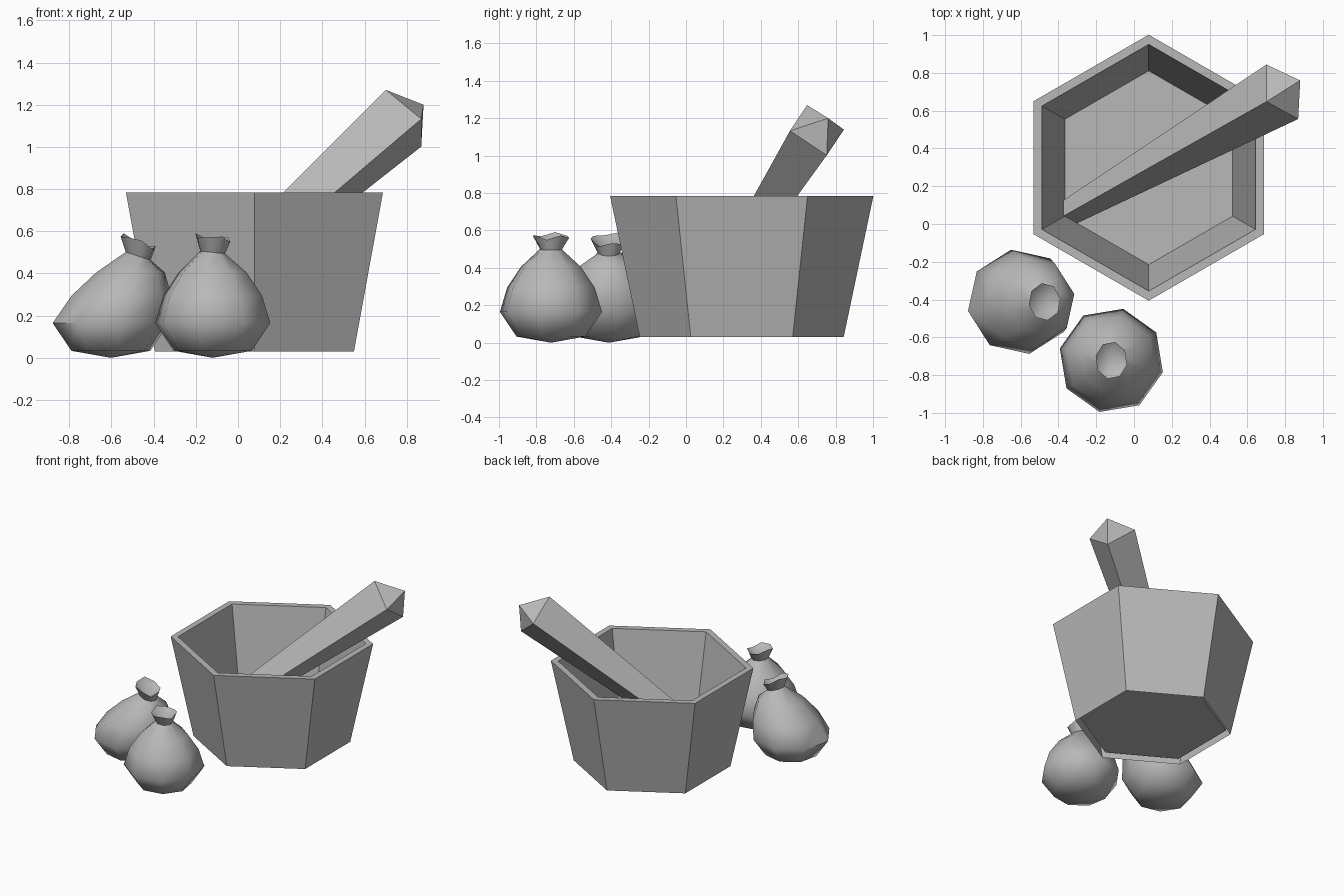
import bpy, bmesh, math
from mathutils import Vector

if "Cube" in bpy.data.objects:
    bpy.data.objects.remove(bpy.data.objects["Cube"])

stone = bpy.data.materials.new("plain_grey")
stone.diffuse_color = (0.48, 0.48, 0.48, 1)
stone.use_nodes = True
stone.node_tree.nodes["Principled BSDF"].inputs["Base Color"].default_value = stone.diffuse_color


def finish(bm, name, smooth=False):
    bmesh.ops.recalc_face_normals(bm, faces=bm.faces)
    me = bpy.data.meshes.new(name)
    bm.to_mesh(me)
    bm.free()
    me.materials.append(stone)
    ob = bpy.data.objects.new(name, me)
    bpy.context.collection.objects.link(ob)
    if smooth:
        bpy.ops.object.select_all(action='DESELECT')
        bpy.context.view_layer.objects.active = ob
        ob.select_set(True)
        bpy.ops.object.shade_smooth_by_angle(angle=math.radians(60))
    return ob


def loft(rings, start=None, end=None, open_start=False):
    """Bridge rings of points; close each end with a pole point or a flat cap."""
    bm = bmesh.new()
    vs = [[bm.verts.new(p) for p in r] for r in rings]
    n = len(vs[0])
    for a, b in zip(vs, vs[1:]):
        for i in range(n):
            j = (i + 1) % n
            bm.faces.new((a[i], a[j], b[j], b[i]))
    for ring, pole, is_open in ((vs[0], start, open_start), (vs[-1], end, False)):
        if is_open:
            continue
        if pole is None:
            bm.faces.new(ring)
        else:
            p = bm.verts.new(pole)
            for i in range(n):
                bm.faces.new((ring[i], ring[(i + 1) % n], p))
    return bm


def circle(cx, cy, r, z, n, offset):
    return [Vector((cx + r * math.cos(offset + math.tau * i / n),
                    cy + r * math.sin(offset + math.tau * i / n), z)) for i in range(n)]


# Mortar: hexagonal flared tub, hollow inside, open below the raised floor
tub = [(0.545, 0.03), (0.704, 0.785), (0.653, 0.785), (0.513, 0.057)]
finish(loft([circle(0.078, 0.298, r, z, 6, math.pi / 2) for r, z in tub], open_start=True), "mortar")

# Pestle: tapered square bar with a pyramid end, leaning over the rim
axis = Vector((0.702, 0.396, 0.593)).normalized()
u = Vector((0, 0.195, -0.13))
u = (u - axis * u.dot(axis)).normalized()
v = axis.cross(u)
top = Vector((0.785, 0.70, 1.136))
foot = Vector((-0.337, 0.065, 0.14))


def square(centre, h):
    return [centre + u * (a * h) + v * (b * h) for a, b in ((-1, -1), (1, -1), (1, 1), (-1, 1))]


finish(loft([square(foot, 0.05), square(top, 0.118)],
            end=Vector((0.88, 0.76, 1.20))), "pestle")


# Sacks: round bodies, pinched necks and flared open mouths
def sack(name, cx, cy, offset, lean, tilt, drop):
    profile = [(0.19, 0.033), (0.28, 0.165), (0.24, 0.295), (0.165, 0.405),
               (0.06, 0.50), (0.1, 0.57)]
    rings = []
    for k, (r, z) in enumerate(profile):
        dx = lean * max(0, min(z, 0.5) - 0.165) / 0.335
        ring = circle(cx + dx, cy, r, z, 8, math.radians(offset))
        if k >= 4:
            for i, p in enumerate(ring):
                p.z -= tilt * (p.x - cx - dx) + drop
                if k == 5:  # uneven mouth
                    p.z += 0.012 * math.cos(i * 2.2)
                    p.x -= (p.x - cx - dx) * 0.15
        rings.append(ring)
    finish(loft(rings, (cx, cy, 0.0), (cx + lean, cy, 0.50 - drop)), name, True)


sack("front_sack", -0.12, -0.722, 32, 0.0, 0.1, 0.0)
sack("left_sack", -0.603, -0.412, 10, 0.13, 0.33, 0.018)
